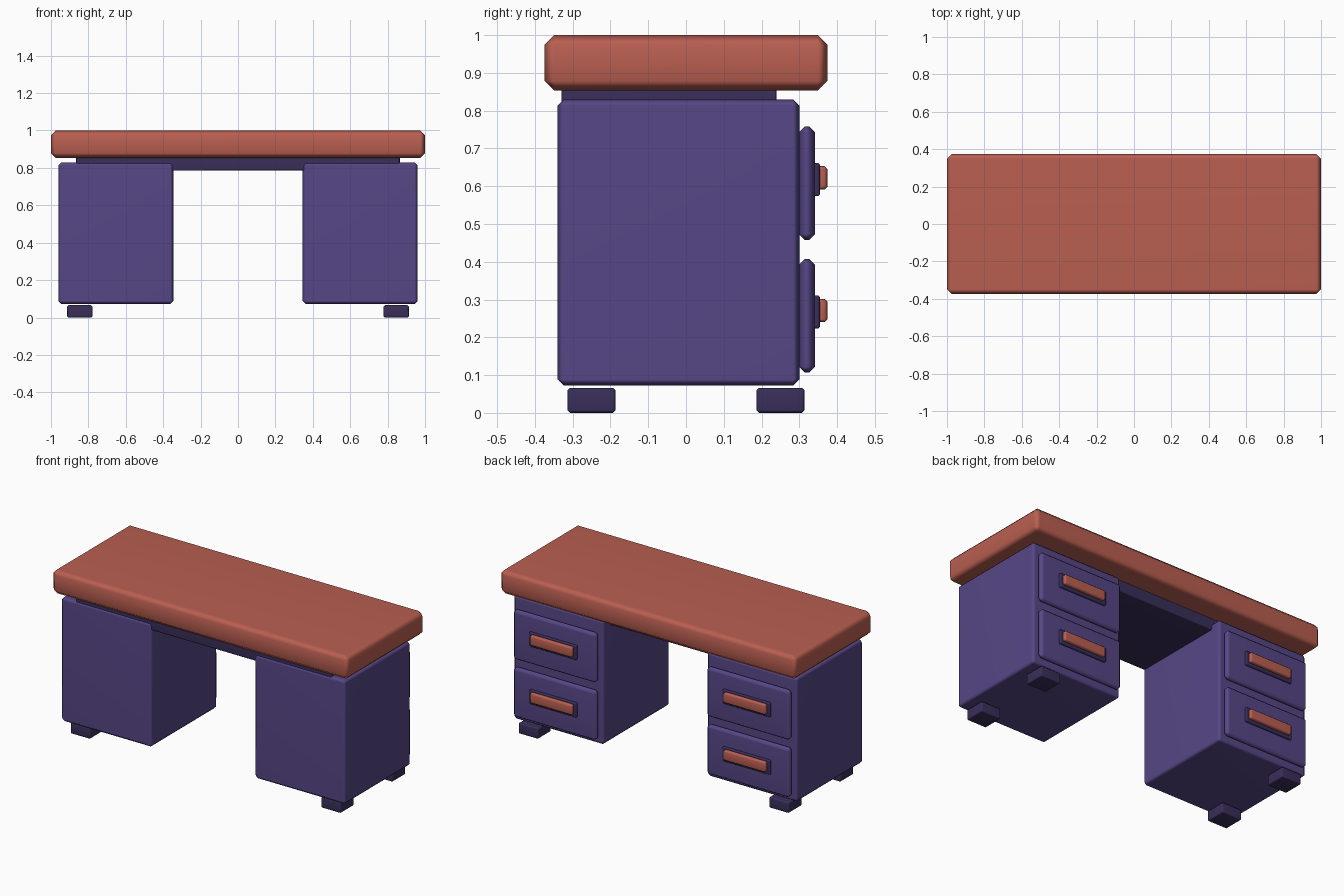
import bpy
from math import radians

if "Cube" in bpy.data.objects:
    bpy.data.objects.remove(bpy.data.objects["Cube"], do_unlink=True)


def make_material(name, rgb):
    """Flat material from 0-255 display values, stored as linear."""
    color = [(c / 255) ** 2.2 for c in rgb] + [1]
    mat = bpy.data.materials.new(name)
    mat.diffuse_color = color
    mat.use_nodes = True
    mat.node_tree.nodes["Principled BSDF"].inputs["Base Color"].default_value = color
    return mat


red_wood = make_material("red wood", (184, 95, 82))
purple = make_material("purple paint", (87, 72, 133))
dark_purple = make_material("dark purple trim", (60, 50, 90))


def box(name, x, y, z, bevel, mat):
    """Chamfered box spanning the given (low, high) ranges."""
    spans = (x, y, z)
    bpy.ops.mesh.primitive_cube_add(size=1, location=[(a + b) / 2 for a, b in spans])
    obj = bpy.context.object
    obj.name = name
    obj.scale = [b - a for a, b in spans]
    bpy.ops.object.transform_apply(location=False, rotation=False, scale=True)
    obj.data.materials.append(mat)
    chamfer = obj.modifiers.new("chamfer", "BEVEL")
    chamfer.width = bevel
    chamfer.segments = 1
    bpy.ops.object.modifier_apply(modifier=chamfer.name)
    bpy.ops.object.shade_smooth_by_angle(angle=radians(60))
    normals = obj.modifiers.new("flat faces", "WEIGHTED_NORMAL")
    normals.keep_sharp = True
    return obj


def around(center, size):
    return (center - size / 2, center + size / 2)


# Desktop and the recessed support under it
box("desktop", (-1, 1), (-0.375, 0.375), (0.853, 1), 0.026, red_wood)
box("support_panel", (-0.865, 0.865), (-0.33, 0.24), (0.785, 0.87), 0.006, dark_purple)

# Pedestals with their drawers and feet
for side, label in ((1, "left"), (-1, "right")):
    mid = side * 0.653
    box(label + "_pedestal", around(mid, 0.615), (-0.34, 0.30), (0.072, 0.83), 0.017, purple)

    for level, z in (("lower", 0.257), ("upper", 0.608)):
        name = label + "_" + level
        box(name + "_drawer", around(mid, 0.56), (0.298, 0.342), around(z, 0.30), 0.016, purple)
        box(name + "_handle_plate", around(mid, 0.322), (0.335, 0.355),
            around(z + 0.01, 0.088), 0.005, dark_purple)
        box(name + "_handle", around(mid, 0.285), (0.345, 0.375),
            around(z + 0.014, 0.062), 0.008, red_wood)

    # Feet sit under the outer edge only
    for end, y in (("front", -0.25), ("back", 0.25)):
        box(label + "_" + end + "_foot", around(side * 0.846, 0.135), around(y, 0.128),
            (0, 0.066), 0.007, dark_purple)
